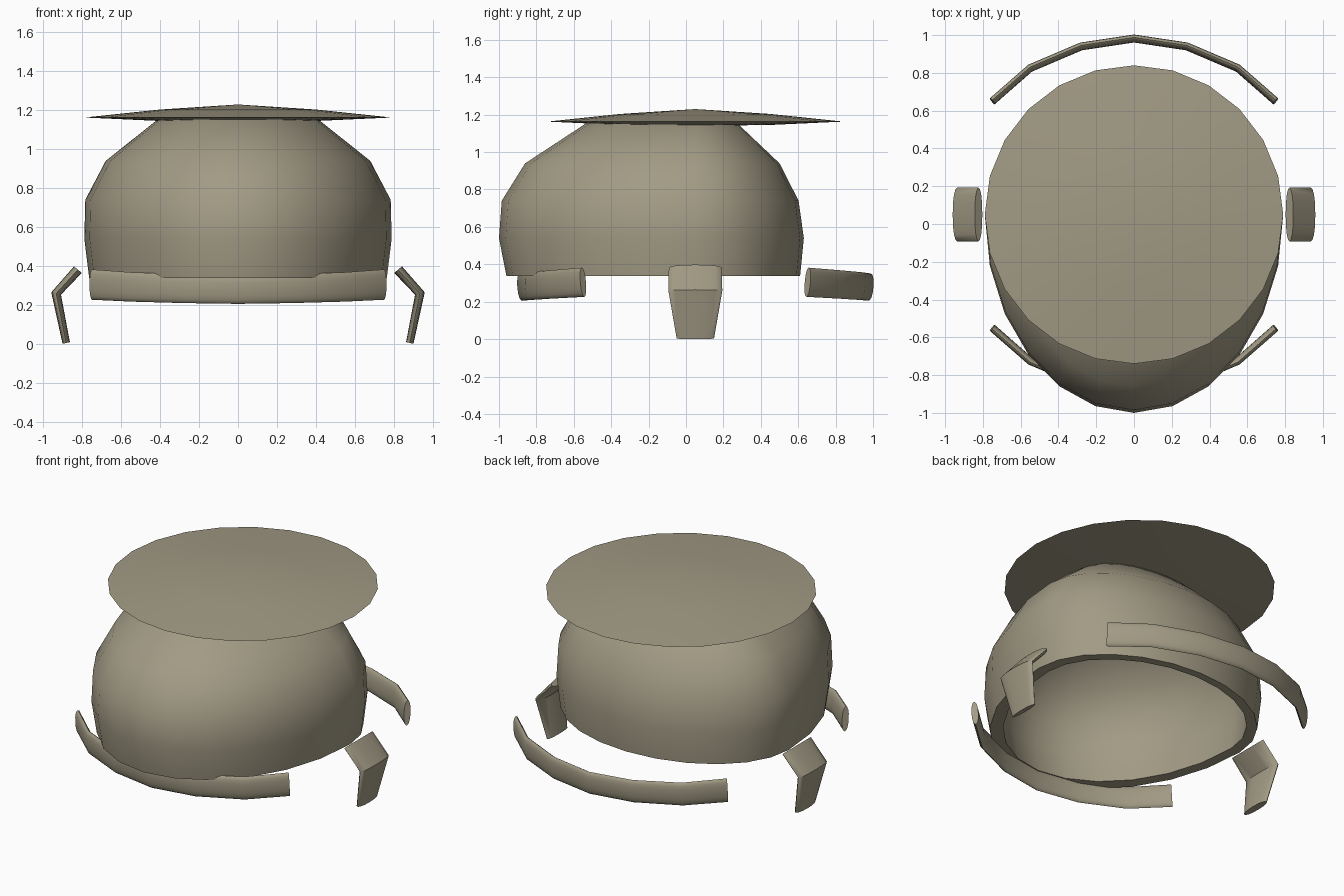
import bpy, bmesh, math
from mathutils import Vector

if "Cube" in bpy.data.objects:
    bpy.data.objects.remove(bpy.data.objects["Cube"])

CY = 0.05  # shared y centre of every part

clay = bpy.data.materials.new("warm grey clay")
clay.diffuse_color = (0.36, 0.325, 0.233, 1)
clay.use_nodes = True
clay.node_tree.nodes["Principled BSDF"].inputs["Base Color"].default_value = clay.diffuse_color


def finish(name, bm, angle=40):
    bmesh.ops.recalc_face_normals(bm, faces=bm.faces)
    me = bpy.data.meshes.new(name)
    bm.to_mesh(me)
    bm.free()
    ob = bpy.data.objects.new(name, me)
    bpy.context.collection.objects.link(ob)
    me.materials.append(clay)
    bpy.ops.object.select_all(action='DESELECT')
    ob.select_set(True)
    bpy.context.view_layer.objects.active = ob
    bpy.ops.object.shade_smooth_by_angle(angle=math.radians(angle))
    return ob


def revolve(name, profile, angle, seg=24):
    """Stack of egg-shaped rings (side, front, back radius, z); zero makes a pole."""
    bm = bmesh.new()
    rings = []
    for side, front, back, z in profile:
        if side == 0:
            rings.append([bm.verts.new((0, CY + front, z))] * seg)
            continue
        ring = []
        for i in range(seg):
            t = 2 * math.pi * i / seg
            c = math.cos(t)
            ring.append(bm.verts.new((side * math.sin(t),
                                      CY - c * (front if c > 0 else back), z)))
        rings.append(ring)
    for a, b in zip(rings, rings[1:]):
        for i in range(seg):
            j = (i + 1) % seg
            bm.faces.new(list(dict.fromkeys((a[i], a[j], b[j], b[i]))))
    return finish(name, bm, angle)


def sweep(name, stations, seg=16):
    """Flattened rounded bar: stations of (centre, wide half axis, thin half axis)."""
    bm = bmesh.new()
    rings = []
    for c, wide, thin in stations:
        ring = []
        for i in range(seg):
            t = 2 * math.pi * i / seg
            u, v = math.cos(t), math.sin(t)
            u = math.copysign(abs(u) ** 0.85, u)
            ring.append(bm.verts.new(Vector(c) + Vector(wide) * u + Vector(thin) * v))
        rings.append(ring)
    for a, b in zip(rings, rings[1:]):
        for i in range(seg):
            j = (i + 1) % seg
            bm.faces.new((a[i], a[j], b[j], b[i]))
    bm.faces.new(rings[0])
    bm.faces.new(rings[-1])
    return finish(name, bm, 50)


# Hollow dome shell, long at the front: inner wall downwards, then outer wall upwards
outer = [(0.765, 1.01, 0.56, 0.337), (0.79, 1.05, 0.58, 0.54),
         (0.785, 1.035, 0.552, 0.74), (0.68, 0.91, 0.45, 0.94),
         (0.40, 0.57, 0.215, 1.163), (0, -0.15, 0, 1.19)]
K = 0.91
inner = [(s * K, f * K if s else f, b * K, 0.337 + (z - 0.337) * 0.93)
         for s, f, b, z in outer]
revolve("dome_shell", inner[::-1] + outer, 60)

# Shallow lens-shaped lid
lid = [(0, 1.23), (0.4, 1.204), (0.79, 1.163), (0.4, 1.145), (0, 1.14)]
revolve("lid", [(r, r, r, z) for r, z in lid], 12)

# Curved bands at front and back, dipping slightly in the middle
half = [(0.0, 0.932, 0.278, 0.073), (0.28, 0.89, 0.283, 0.074),
        (0.55, 0.775, 0.292, 0.0755), (0.75, 0.60, 0.304, 0.078)]
arc = [(-x, y, z, h) for x, y, z, h in half[:0:-1]] + half
for name, s in (("front_band", -1), ("back_band", 1)):
    stations = []
    for i, (x, y, z, h) in enumerate(arc):
        p, n = arc[max(i - 1, 0)], arc[min(i + 1, len(arc) - 1)]
        normal = Vector((-(n[1] - p[1]), n[0] - p[0], 0)).normalized() * 0.02
        normal.y *= s
        stations.append(((x, CY + s * y, z), (0, s * h * 0.08, h), normal))
    sweep(name, stations)

# Bent side legs, tapering towards the foot
for name, s in (("left_leg", -1), ("right_leg", 1)):
    sweep(name, [
        ((s * 0.823, CY, 0.381), (0, 0.142, 0), (s * 0.02, 0, 0.017)),
        ((s * 0.935, CY, 0.258), (0, 0.144, 0), (s * 0.025, 0, 0.006)),
        ((s * 0.883, CY, 0.004), (0, 0.1, 0), (s * 0.019, 0, -0.004)),
    ])
